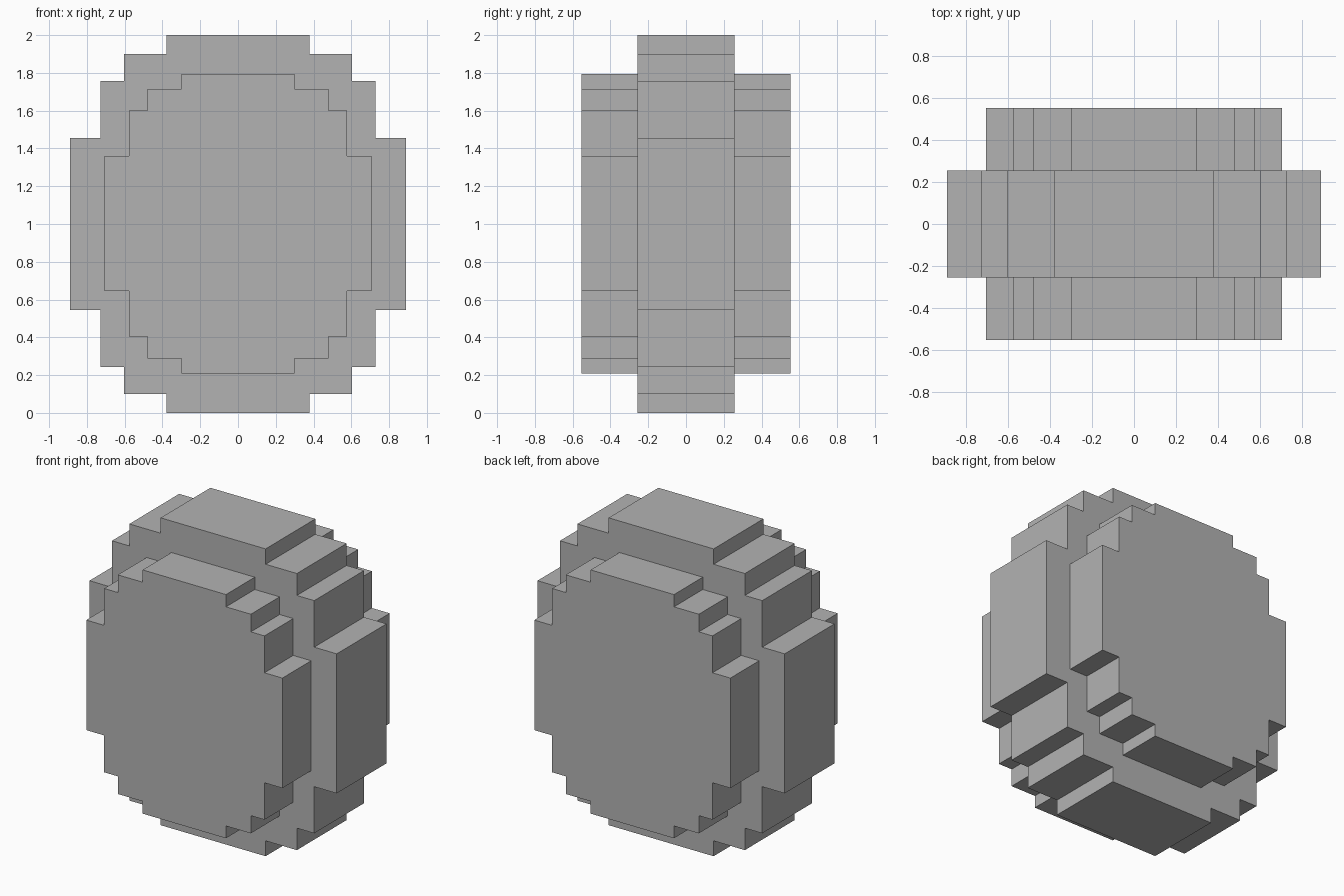
import bpy
import bmesh

cube = bpy.data.objects.get("Cube")
if cube:
    bpy.data.objects.remove(cube, do_unlink=True)

GREY = (0.45, 0.45, 0.45, 1)
grey = bpy.data.materials.new("plain grey")
grey.use_nodes = True
grey.diffuse_color = GREY
grey.node_tree.nodes["Principled BSDF"].inputs["Base Color"].default_value = GREY


def stepped_disc(name, steps, half_depth, centre_z):
    """Extrude a four-way symmetric stair-step outline along y.
    steps lists (half width, half height) from the top step to the widest."""
    quarter = []
    for i, (x, z) in enumerate(steps):
        if i:
            quarter.append((steps[i - 1][0], z))
        quarter.append((x, z))
    right = quarter + [(x, -z) for x, z in reversed(quarter)]
    outline = right + [(-x, z) for x, z in reversed(right)]

    bm = bmesh.new()
    face = bm.faces.new([bm.verts.new((x, -half_depth, z)) for x, z in outline])
    grown = bmesh.ops.extrude_face_region(bm, geom=[face])["geom"]
    new_verts = [g for g in grown if isinstance(g, bmesh.types.BMVert)]
    bmesh.ops.translate(bm, verts=new_verts, vec=(0, 2 * half_depth, 0))
    bmesh.ops.recalc_face_normals(bm, faces=bm.faces)
    mesh = bpy.data.meshes.new(name)
    bm.to_mesh(mesh)
    bm.free()
    mesh.materials.append(grey)
    obj = bpy.data.objects.new(name, mesh)
    obj.location.z = centre_z
    bpy.context.collection.objects.link(obj)
    return obj


# Wide middle band
stepped_disc("middle_band",
             [(0.378, 1.0), (0.603, 0.9), (0.728, 0.757), (0.89, 0.454)],
             0.256, 1.0)

# Smaller core that stands out at the front and back
stepped_disc("inner_core",
             [(0.3, 0.793), (0.479, 0.713), (0.577, 0.598), (0.706, 0.358)],
             0.552, 1.002)
